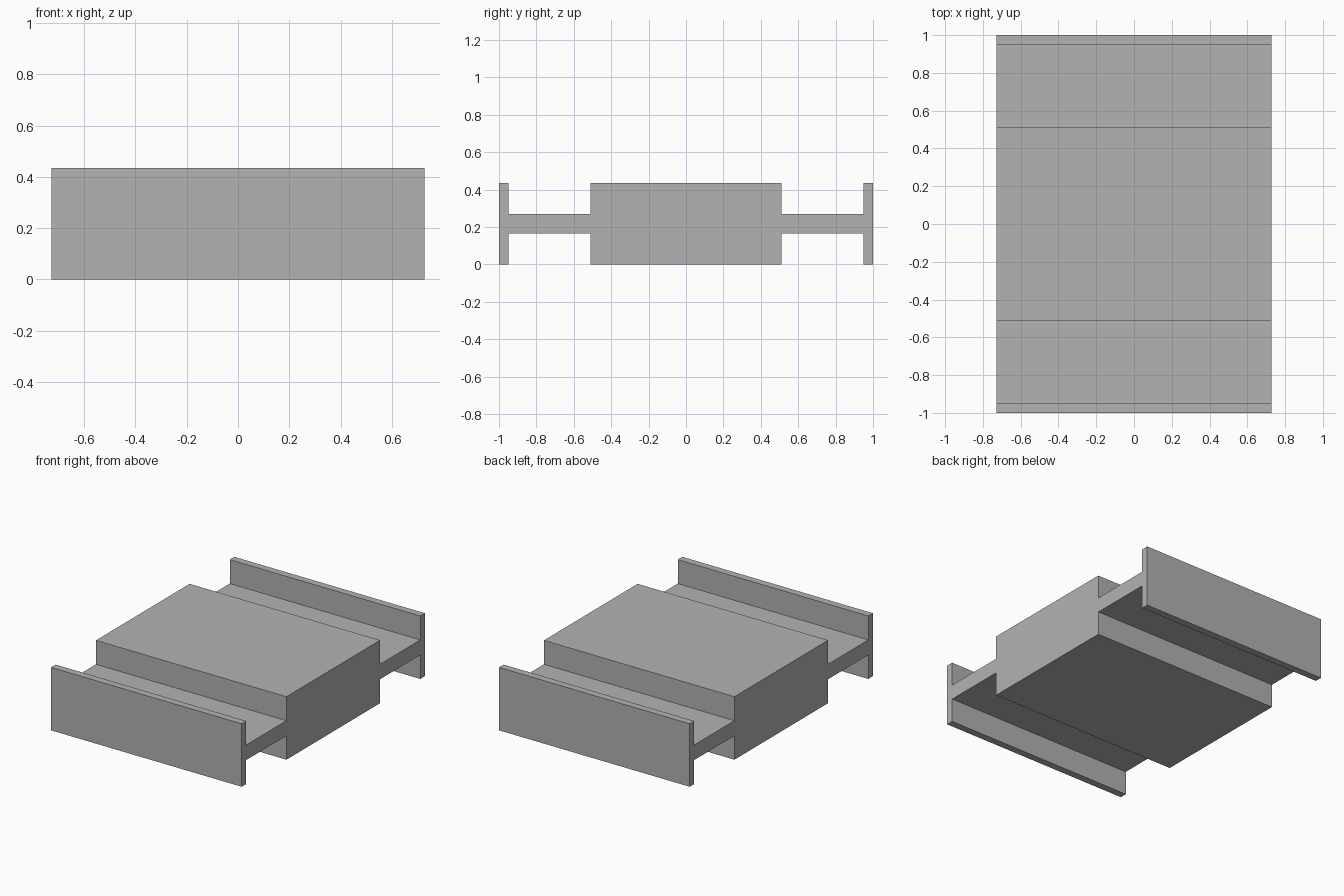
import bpy
import bmesh

if "Cube" in bpy.data.objects:
    bpy.data.objects.remove(bpy.data.objects["Cube"], do_unlink=True)

HALF_WIDTH = 0.728
HEIGHT = 0.435
MID = HEIGHT / 2
WEB = 0.052       # half thickness of the connecting web
CORE = 0.511      # half depth of the central block
FLANGE = 0.95     # inner face of the end flanges

grey = bpy.data.materials.new("plain_grey")
grey.use_nodes = True
colour = (0.448, 0.448, 0.448, 1)
grey.diffuse_color = colour
grey.node_tree.nodes["Principled BSDF"].inputs["Base Color"].default_value = colour

# One quarter of the cross-section (y, z above the middle), centre to outer end
quarter = [(CORE, MID), (CORE, WEB), (FLANGE, WEB), (FLANGE, MID), (1, MID)]
upper = [(-y, z) for y, z in reversed(quarter)] + quarter
section = upper + [(y, -z) for y, z in reversed(upper)]

# Sweep the cross-section across the full width
bm = bmesh.new()
end = bm.faces.new([bm.verts.new((-HALF_WIDTH, y, MID + z)) for y, z in section])
swept = bmesh.ops.extrude_face_region(bm, geom=[end])["geom"]
bmesh.ops.translate(bm, vec=(2 * HALF_WIDTH, 0, 0),
                    verts=[v for v in swept if isinstance(v, bmesh.types.BMVert)])
bmesh.ops.recalc_face_normals(bm, faces=bm.faces)

mesh = bpy.data.meshes.new("flanged_block")
bm.to_mesh(mesh)
bm.free()
mesh.materials.append(grey)
block = bpy.data.objects.new("flanged_block", mesh)
bpy.context.collection.objects.link(block)
